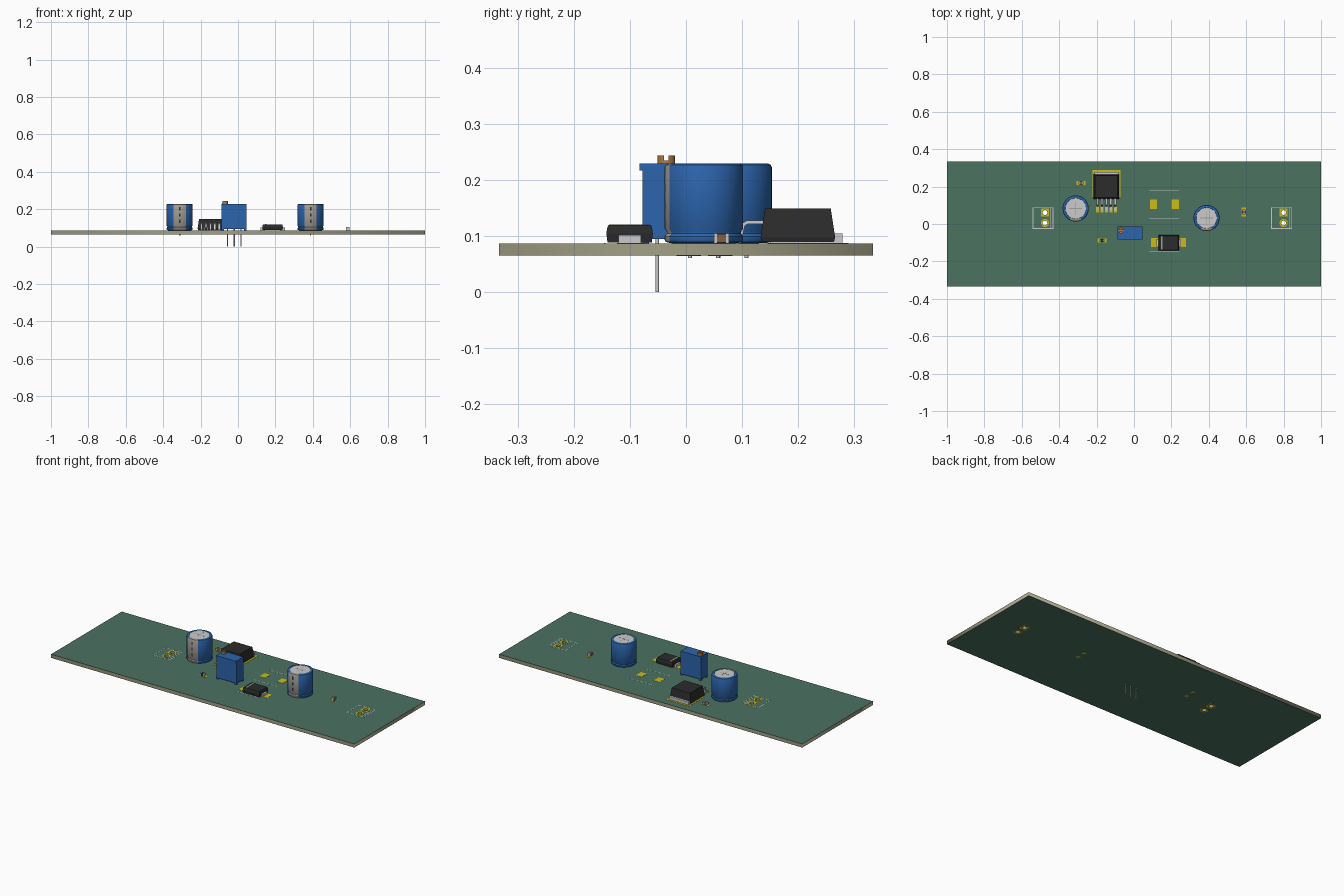
import bpy, bmesh
from math import sin, cos, radians, pi

if "Cube" in bpy.data.objects:
    bpy.data.objects.remove(bpy.data.objects["Cube"])


def mat(name, r, g, b):
    m = bpy.data.materials.new(name)
    m.diffuse_color = (r, g, b, 1)
    m.use_nodes = True
    m.node_tree.nodes["Principled BSDF"].inputs["Base Color"].default_value = m.diffuse_color
    return m


GREEN = mat("mask_green", 0.07, 0.17, 0.12)
BEIGE = mat("core_beige", 0.36, 0.35, 0.24)
GOLD = mat("pad_gold", 0.60, 0.50, 0.01)
BLUE = mat("plastic_blue", 0.025, 0.13, 0.42)
BLACK = mat("plastic_black", 0.025, 0.025, 0.025)
METAL = mat("metal", 0.55, 0.55, 0.53)
STRIPE = mat("stripe_grey", 0.36, 0.34, 0.31)
BRASS = mat("brass", 0.45, 0.20, 0.06)
BROWN = mat("ceramic_brown", 0.22, 0.12, 0.06)
SILK = mat("silkscreen", 0.75, 0.78, 0.76)
TOP, BOT = 0.0865, 0.065


def finish(name, bm, m):
    bmesh.ops.recalc_face_normals(bm, faces=bm.faces)
    me = bpy.data.meshes.new(name)
    bm.to_mesh(me)
    bm.free()
    ob = bpy.data.objects.new(name, me)
    me.materials.append(m)
    bpy.context.collection.objects.link(ob)
    return ob


def loft(name, rings, m):
    """Closed solid through rings of matching points."""
    bm = bmesh.new()
    vs = [[bm.verts.new(p) for p in r] for r in rings]
    n = len(vs[0])
    for a, b in zip(vs, vs[1:]):
        for i in range(n):
            bm.faces.new((a[i], a[(i + 1) % n], b[(i + 1) % n], b[i]))
    bm.faces.new(vs[0])
    bm.faces.new(vs[-1])
    return finish(name, bm, m)


def rect(x0, x1, y0, y1):
    return [(x0, y0), (x1, y0), (x1, y1), (x0, y1)]


def circle(x, y, r, n=24):
    return [(x + r * cos(2 * pi * i / n), y + r * sin(2 * pi * i / n)) for i in range(n)]


def slab(name, pts, z0, z1, m):
    return loft(name, [[(x, y, z) for x, y in pts] for z in (z0, z1)], m)


def box(name, x0, x1, y0, y1, z0, z1, m):
    return slab(name, rect(x0, x1, y0, y1), z0, z1, m)


def taper(name, x0, x1, y0, y1, levels, m):
    """Rectangular block with (z, inset) levels."""
    return loft(name, [[(x, y, z) for x, y in rect(x0 + d, x1 - d, y0 + d, y1 - d)]
                       for z, d in levels], m)


def plate(name, outline, holes, z0, z1, m):
    """Flat plate with holes, from a filled 2D curve."""
    cu = bpy.data.curves.new(name, 'CURVE')
    cu.dimensions, cu.fill_mode, cu.extrude = '2D', 'BOTH', (z1 - z0) / 2
    for pts in [outline] + holes:
        s = cu.splines.new('POLY')
        s.points.add(len(pts) - 1)
        for p, (x, y) in zip(s.points, pts):
            p.co = (x, y, 0, 1)
        s.use_cyclic_u = True
    cu.materials.append(m)
    ob = bpy.data.objects.new(name, cu)
    ob.location.z = (z0 + z1) / 2
    bpy.context.collection.objects.link(ob)
    bpy.ops.object.select_all(action='DESELECT')
    ob.select_set(True)
    bpy.context.view_layer.objects.active = ob
    bpy.ops.object.convert(target='MESH')


def revolve(name, cx, cy, prof, a0, a1, n, m):
    """Turn an (r, z) profile about a vertical axis between two angles."""
    bm = bmesh.new()
    rows = []
    for i in range(n + 1):
        a = radians(a0 + (a1 - a0) * i / n)
        rows.append([bm.verts.new((cx + r * cos(a), cy + r * sin(a), z)) for r, z in prof])
    for p, q in zip(rows, rows[1:]):
        for j in range(len(prof) - 1):
            bm.faces.new((p[j], q[j], q[j + 1], p[j + 1]))
    bmesh.ops.remove_doubles(bm, verts=bm.verts, dist=1e-6)
    ob = finish(name, bm, m)
    bpy.ops.object.select_all(action='DESELECT')
    ob.select_set(True)
    bpy.context.view_layer.objects.active = ob
    bpy.ops.object.shade_smooth_by_angle(angle=radians(35))


# board: beige core with green mask on both faces, drilled for the terminals
terminals = [(x, y) for x in (-0.476, 0.80) for y in (0.061, 0.005)]
drills = [circle(x, y, 0.013, 16) for x, y in terminals]
edge = rect(-1, 1, -0.333, 0.333)
plate("board_core", edge, drills, BOT + 0.0006, TOP - 0.0006, BEIGE)
plate("mask_top", edge, drills, TOP - 0.0006, TOP, GREEN)
plate("mask_bottom", edge, drills, BOT, BOT + 0.0006, GREEN)

# terminal pads and their silkscreen frames
for x, y in terminals:
    hole = [circle(x, y, 0.013, 16)]
    for side, z in (("top", TOP), ("bottom", BOT - 0.0008)):
        shape = rect(x - .022, x + .022, y - .022, y + .022) if y > .03 else circle(x, y, .022)
        plate("terminal_pad_" + side, shape, hole, z, z + 0.0008, GOLD)


def silk(x0, x1, y0, y1):
    w = 0.0015
    box("silk_line", x0 - w, x1 + w, y0 - w, y1 + w, TOP, TOP + 0.0004, SILK)


for x0, x1 in ((-0.54, -0.433), (0.735, 0.843)):
    for y in (-0.024, 0.088):
        silk(x0, x1, y, y)
    for x in (x0, x1, x1 - 0.012):
        silk(x, x, -0.024, 0.088)
for y in (0.18, 0.03, -0.145):
    silk(0.085, 0.238, y, y)


def pad(x0, x1, y0, y1):
    box("solder_pad", x0, x1, y0, y1, TOP, TOP + 0.001, GOLD)


# empty coil pads
pad(0.085, 0.123, 0.08, 0.13)
pad(0.201, 0.24, 0.08, 0.13)

# electrolytic capacitors
can = [(0, 0.0875), (0.062, 0.0875), (0.068, 0.089), (0.07, 0.093), (0.07, 0.099), (0.066, 0.104),
       (0.066, 0.107), (0.07, 0.113), (0.07, 0.222), (0.068, 0.2265), (0.064, 0.2285),
       (0.056, 0.2285), (0.055, 0.227)]
for x, y in ((-0.312, 0.083), (0.388, 0.032)):
    revolve("capacitor_sleeve", x, y, can, -62, 242, 40, BLUE)
    revolve("capacitor_stripe", x, y, can, -118, -62, 8, STRIPE)
    slab("capacitor_lid", circle(x, y, 0.0555, 40), 0.22, 0.2272, METAL)
    for w, d in ((0.035, 0.0015), (0.0015, 0.035)):
        box("vent_line", x - w, x + w, y - d, y + d, 0.227, 0.2276, STRIPE)
    for z in (0.127, 0.16, 0.193):
        box("polarity_dash", x - .004, x + .004, y - .0705, y - .067, z, z + 0.018, BLACK)
    for s in (-0.025, 0.025):
        slab("capacitor_pin", circle(x, y + s, 0.0035, 12), 0.060, 0.09, METAL)
        slab("capacitor_pad", circle(x, y + s, 0.012), BOT - 0.0006, BOT, GOLD)

# regulator: tab, body and five bent leads
pad(-0.222, -0.072, 0.145, 0.29)
box("regulator_tab", -0.212, -0.083, 0.15, 0.279, TOP + 0.001, 0.104, METAL)
taper("regulator_body", -0.216, -0.079, 0.133, 0.266,
      [(0.089, 0.002), (0.097, 0), (0.149, 0.008)], BLACK)
lead = [(0.14, 0.127), (0.108, 0.127), (0.1, 0.122), (0.094, 0.095), (0.072, 0.093), (0.072, 0.0875),
        (0.098, 0.0875), (0.105, 0.118), (0.11, 0.121), (0.14, 0.121)]
for i in range(5):
    x = -0.1475 + (i - 2) * 0.0238
    pad(x - 0.008, x + 0.008, 0.062, 0.098)
    loft("regulator_lead", [[(x + s, y, z) for y, z in lead] for s in (-0.006, 0.006)], METAL)

# rectifier diode
taper("diode_body", 0.13, 0.24, -0.142, -0.059,
      [(0.088, 0.002), (0.104, 0), (0.116, 0.002), (0.1195, 0.004)], BLACK)
box("diode_band", 0.145, 0.153, -0.137, -0.064, 0.119, 0.120, STRIPE)
for x0, x1, p0, p1 in ((0.12, 0.145, 0.09, 0.14), (0.225, 0.25, 0.23, 0.278)):
    pad(p0, p1, -0.123, -0.074)
    box("diode_lead", x0, x1, -0.12, -0.08, TOP + 0.001, 0.101, METAL)

# trimmer: body, top lip, feet, slotted screw and three long pins
box("trimmer_body", -0.088, 0.045, -0.078, -0.014, 0.094, 0.2285, BLUE)
box("trimmer_lip", -0.088, 0.045, -0.083, -0.077, 0.216, 0.2285, BLUE)
for x in (-0.088, 0.033):
    for y in (-0.078, -0.026):
        box("trimmer_foot", x, x + 0.012, y, y + 0.012, TOP, 0.095, BLUE)
slab("screw_base", circle(-0.069, -0.035, 0.0155, 24), 0.228, 0.234, BRASS)
for a in (15, 195):
    half = [(-0.069 + 0.0155 * cos(radians(a + t)), -0.035 + 0.0155 * sin(radians(a + t)))
            for t in range(0, 151, 15)]
    slab("screw_half", half, 0.234, 0.243, BRASS)
for x in (-0.057, -0.02, 0.016):
    slab("trimmer_pin", circle(x, -0.051, 0.003, 12), 0, 0.095, METAL)


# small chip parts: centre, direction and body colour
def chip(cx, cy, along_y, m):
    def part(fn, a0, a1, w, *rest):
        b = (cx - w, cx + w, cy + a0, cy + a1) if along_y else (cx + a0, cx + a1, cy - w, cy + w)
        fn(*rest[:1], *b, *rest[1:])
    part(box, -0.0085, 0.0085, 0.008, "chip_body", 0.088, 0.1035, m)
    for s in (-1, 1):
        a, b = sorted((s * 0.008, s * 0.0135))
        part(box, a, b, 0.0083, "chip_end", TOP + 0.001, 0.104, METAL)
        a, b = sorted((s * 0.007, s * 0.024))
        part(pad, a, b, 0.011)


chip(-0.283, 0.22, False, BROWN)
chip(-0.17, -0.088, False, BLACK)
chip(0.587, 0.063, True, BROWN)
